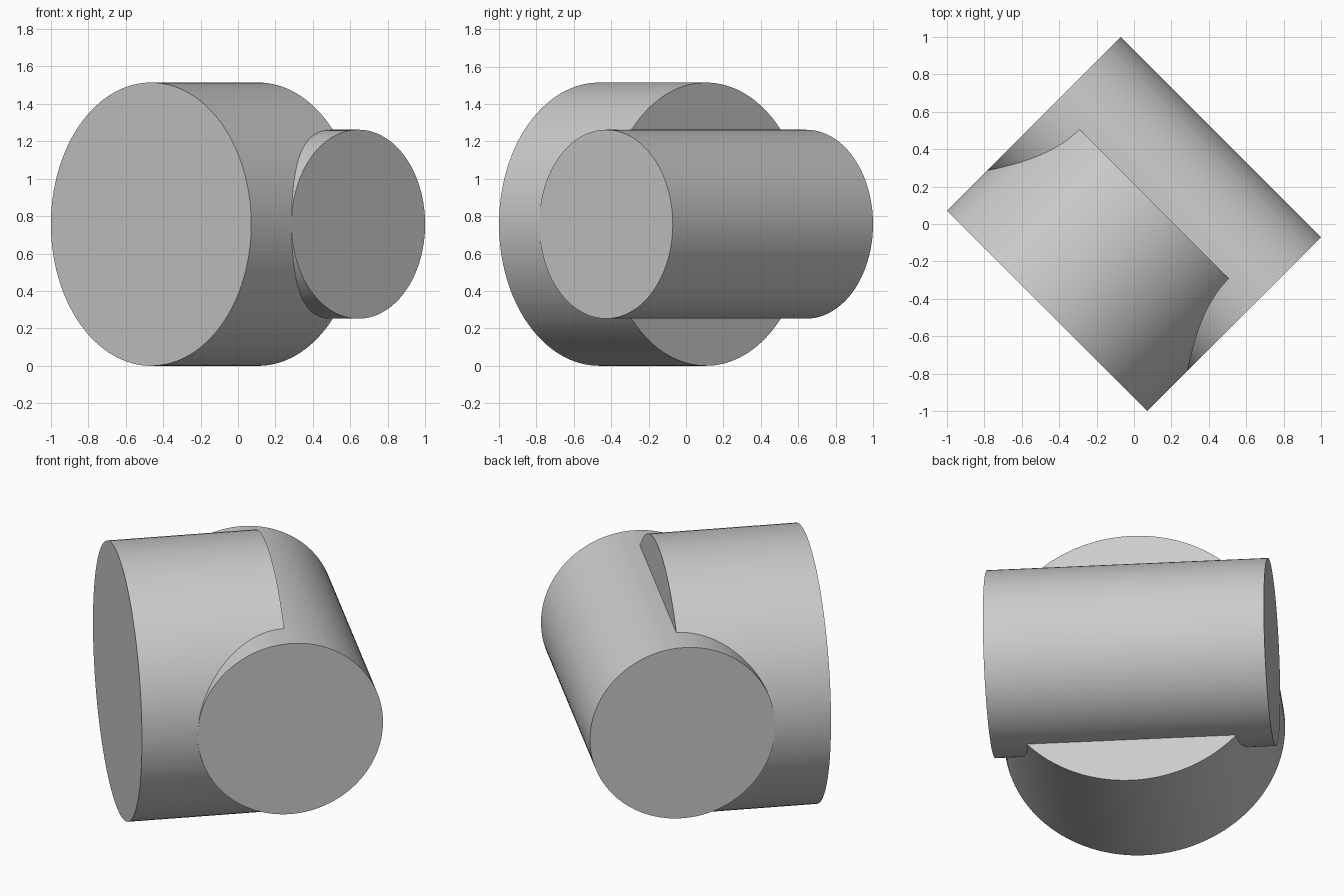
import bpy
import math
from mathutils import Vector, Matrix

cube = bpy.data.objects.get("Cube")
if cube:
    bpy.data.objects.remove(cube, do_unlink=True)

BIG_R = 0.757
SMALL_R = 0.505

grey = bpy.data.materials.new("light grey")
grey.use_nodes = True
grey.diffuse_color = (0.6, 0.6, 0.6, 1)
grey.node_tree.nodes["Principled BSDF"].inputs["Base Color"].default_value = grey.diffuse_color


def cylinder(name, radius, start, end):
    """Smooth capped cylinder between two points."""
    axis = end - start
    bpy.ops.mesh.primitive_cylinder_add(vertices=128, radius=radius, depth=axis.length)
    obj = bpy.context.object
    obj.name = name
    turn = axis.to_track_quat('Z', 'Y').to_matrix().to_4x4()
    obj.matrix_world = Matrix.Translation((start + end) / 2) @ turn
    obj.data.materials.append(grey)
    bpy.ops.object.shade_smooth_by_angle(angle=math.radians(30))
    return obj


# Both axes lie level at the big radius, turned 45 degrees in plan
along = Vector((1, 1, 0)).normalized()
across = Vector((1, -1, 0)).normalized()
up = Vector((0, 0, BIG_R))
joint = up + along * 0.152

# Wide drum, ending at the axis of the cross cylinder
cylinder("wide_drum", BIG_R, up - along * 0.657, joint)

# Narrower cylinder lying across the end of the drum
cylinder("cross_cylinder", SMALL_R, joint - across * BIG_R, joint + across * BIG_R)
